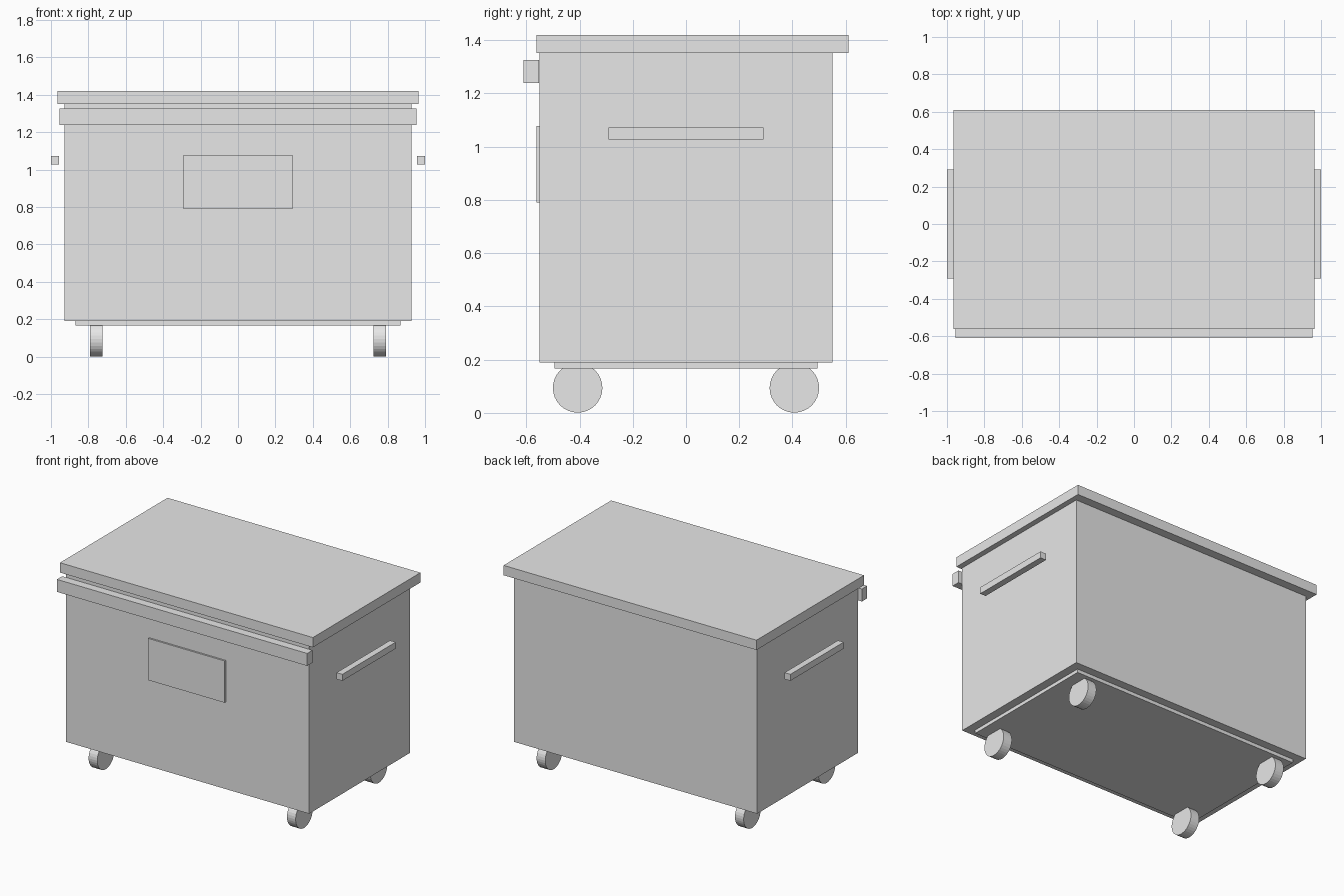
import bpy
import math

cube = bpy.data.objects.get("Cube")
if cube:
    bpy.data.objects.remove(cube, do_unlink=True)

grey = bpy.data.materials.new("light_grey")
grey.use_nodes = True
colour = (0.8, 0.8, 0.8, 1)
grey.diffuse_color = colour
grey.node_tree.nodes["Principled BSDF"].inputs["Base Color"].default_value = colour


def finish(name):
    obj = bpy.context.object
    obj.name = name
    obj.data.materials.append(grey)
    return obj


def box(name, x, y, z):
    """Box spanning the given (low, high) range on each axis."""
    spans = (x, y, z)
    bpy.ops.mesh.primitive_cube_add(size=1, location=[sum(s) / 2 for s in spans])
    obj = finish(name)
    obj.scale = [s[1] - s[0] for s in spans]
    bpy.ops.object.transform_apply(location=False, rotation=False, scale=True)
    return obj


# Bin body, underframe and overhanging lid
box("body", (-0.928, 0.928), (-0.55, 0.55), (0.19, 1.352))
box("underframe", (-0.87, 0.87), (-0.493, 0.493), (0.166, 0.19))
box("lid", (-0.965, 0.965), (-0.562, 0.61), (1.352, 1.42))

# Front rail and label plate
box("front_rail", (-0.955, 0.955), (-0.61, -0.553), (1.24, 1.326))
box("front_plate", (-0.292, 0.292), (-0.562, -0.55), (0.79, 1.078))

# Side handles and wheels, mirrored left and right
for side, sx in (("left", 1), ("right", -1)):
    handle_x = sorted((sx * 0.956, sx))
    box(side + "_handle", handle_x, (-0.291, 0.291), (1.027, 1.072))
    for end, sy in (("front", -1), ("back", 1)):
        bpy.ops.mesh.primitive_cylinder_add(
            vertices=32, radius=0.093, depth=0.066,
            location=(sx * 0.757, sy * 0.407, 0.094),
            rotation=(0, math.pi / 2, 0))
        finish(f"{end}_{side}_wheel")
